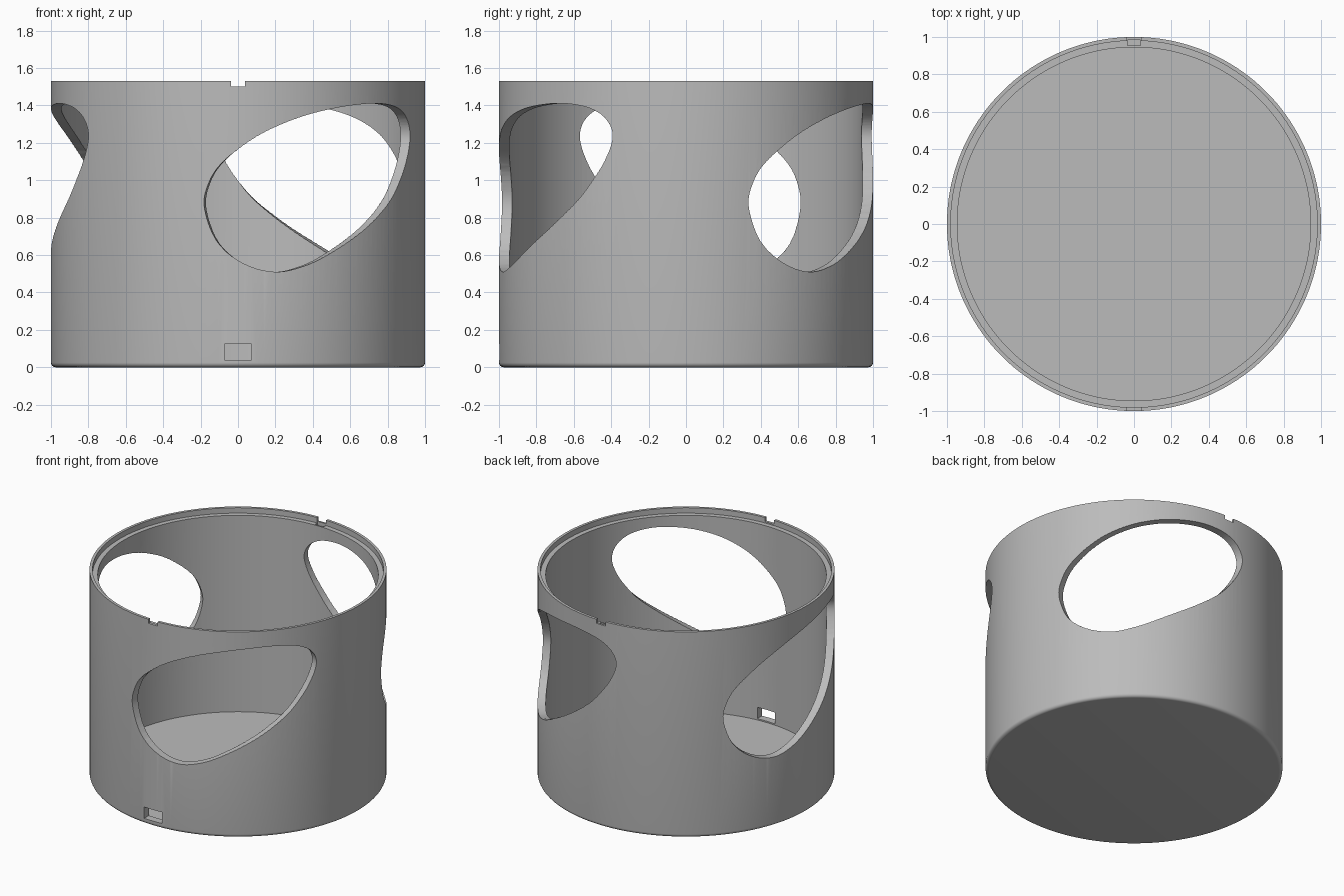
import bpy, bmesh, math
from mathutils import Vector

if "Cube" in bpy.data.objects:
    bpy.data.objects.remove(bpy.data.objects["Cube"], do_unlink=True)

HEIGHT, WALL, FLOOR, SEGMENTS = 1.53, 0.945, 0.03, 180

grey = bpy.data.materials.new("plain grey")
grey.use_nodes = True
grey.diffuse_color = (0.5, 0.5, 0.5, 1)
grey.node_tree.nodes["Principled BSDF"].inputs["Base Color"].default_value = (0.5, 0.5, 0.5, 1)


def make_object(name, bm):
    bmesh.ops.recalc_face_normals(bm, faces=bm.faces)
    mesh = bpy.data.meshes.new(name)
    bm.to_mesh(mesh)
    bm.free()
    mesh.materials.append(grey)
    obj = bpy.data.objects.new(name, mesh)
    bpy.context.collection.objects.link(obj)
    return obj


def lathe(name, profile):
    """Revolve a radius/height profile whose ends lie on the axis."""
    bm = bmesh.new()
    verts = [bm.verts.new((r, 0, z)) for r, z in profile]
    edges = [bm.edges.new(pair) for pair in zip(verts, verts[1:])]
    bmesh.ops.spin(bm, geom=verts + edges, cent=(0, 0, 0), axis=(0, 0, 1),
                   angle=math.tau, steps=SEGMENTS, use_duplicate=False)
    bmesh.ops.remove_doubles(bm, verts=bm.verts, dist=0.0005)
    return make_object(name, bm)


def box(name, low, high):
    bm = bmesh.new()
    bmesh.ops.create_cube(bm, size=1)
    for v in bm.verts:
        v.co = [(a + b) / 2 + c * (b - a) for a, b, c in zip(low, high, v.co)]
    return make_object(name, bm)


def smooth_loop(points, steps=8):
    """Closed spline through the given points."""
    pts = [Vector(p) for p in points]
    loop = []
    for i in range(len(pts)):
        a, b, c, d = (pts[(i + k) % len(pts)] for k in (-1, 0, 1, 2))
        for s in range(steps):
            t = s / steps
            loop.append(b + (c - a) * t / 2 + (a * 2 - b * 5 + c * 4 - d) * t**2 / 2
                        + (b * 3 - a - c * 3 + d) * t**3 / 2)
    return loop


def radial_cutter(name, outline, turn):
    """Extrude an angle/height outline outward from the axis."""
    bm = bmesh.new()

    def place(p, r):
        angle = p[0] + turn
        return bm.verts.new((r * math.sin(angle), -r * math.cos(angle), p[1]))

    middle = sum(outline, Vector((0, 0))) / len(outline)
    rings = [[place(p, r) for p in outline] for r in (0.75, 1.3)]
    hubs = [place(middle, r) for r in (0.75, 1.3)]
    for i in range(len(outline)):
        j = (i + 1) % len(outline)
        bm.faces.new((rings[0][i], rings[0][j], rings[1][j], rings[1][i]))
        for ring, hub in zip(rings, hubs):
            bm.faces.new((ring[i], ring[j], hub))
    return make_object(name, bm)


# Cup body: rounded base, straight wall, stepped rim and flat floor
fillet = 0.025
corner = [(1 - fillet + fillet * math.sin(a), fillet - fillet * math.cos(a))
          for a in (math.pi / 2 * k / 6 for k in range(7))]
body = lathe("cup_body", [(0, 0)] + corner + [
    (1, HEIGHT), (0.98, HEIGHT), (0.98, HEIGHT - 0.04),
    (WALL, HEIGHT - 0.04), (WALL, FLOOR), (0, FLOOR)])

# Three slanted egg-shaped openings, spaced evenly round the wall
egg = smooth_loop([
    (-.18, .85), (-.16, .98), (-.08, 1.1), (.1, 1.235), (.3, 1.325), (.5, 1.378),
    (.7, 1.405), (.87, 1.41), (1.03, 1.385), (1.13, 1.325), (1.168, 1.235),
    (1.13, 1.12), (1.05, 1), (.94, .88), (.75, .74), (.52, .61), (.36, .54),
    (.2, .51), (.03, .555), (-.11, .67)])
cutters = [radial_cutter("opening_cutter", egg, k * math.tau / 3) for k in range(3)]

# Rim notches, ledge pocket and cable slot
cutters += [
    box("front_notch_cutter", (-.038, -1.1, 1.5), (.038, -.96, 1.6)),
    box("back_notch_cutter", (-.038, .96, 1.5), (.038, 1.1, 1.6)),
    box("ledge_pocket_cutter", (-.035, .955, 1.47), (.035, .985, 1.55)),
    box("cable_slot_cutter", (-.073, -1.1, .04), (.073, -.85, .124)),
]

bpy.context.view_layer.objects.active = body
for cutter in cutters:
    cutter.hide_render = True
    cut = body.modifiers.new(cutter.name, "BOOLEAN")
    cut.operation, cut.solver, cut.object = "DIFFERENCE", "EXACT", cutter
    bpy.ops.object.modifier_apply(modifier=cut.name)
    bpy.data.objects.remove(cutter, do_unlink=True)

# Smooth wall with crisp cut edges
bpy.ops.object.select_all(action="DESELECT")
body.select_set(True)
bpy.ops.object.shade_smooth_by_angle(angle=math.radians(30))
